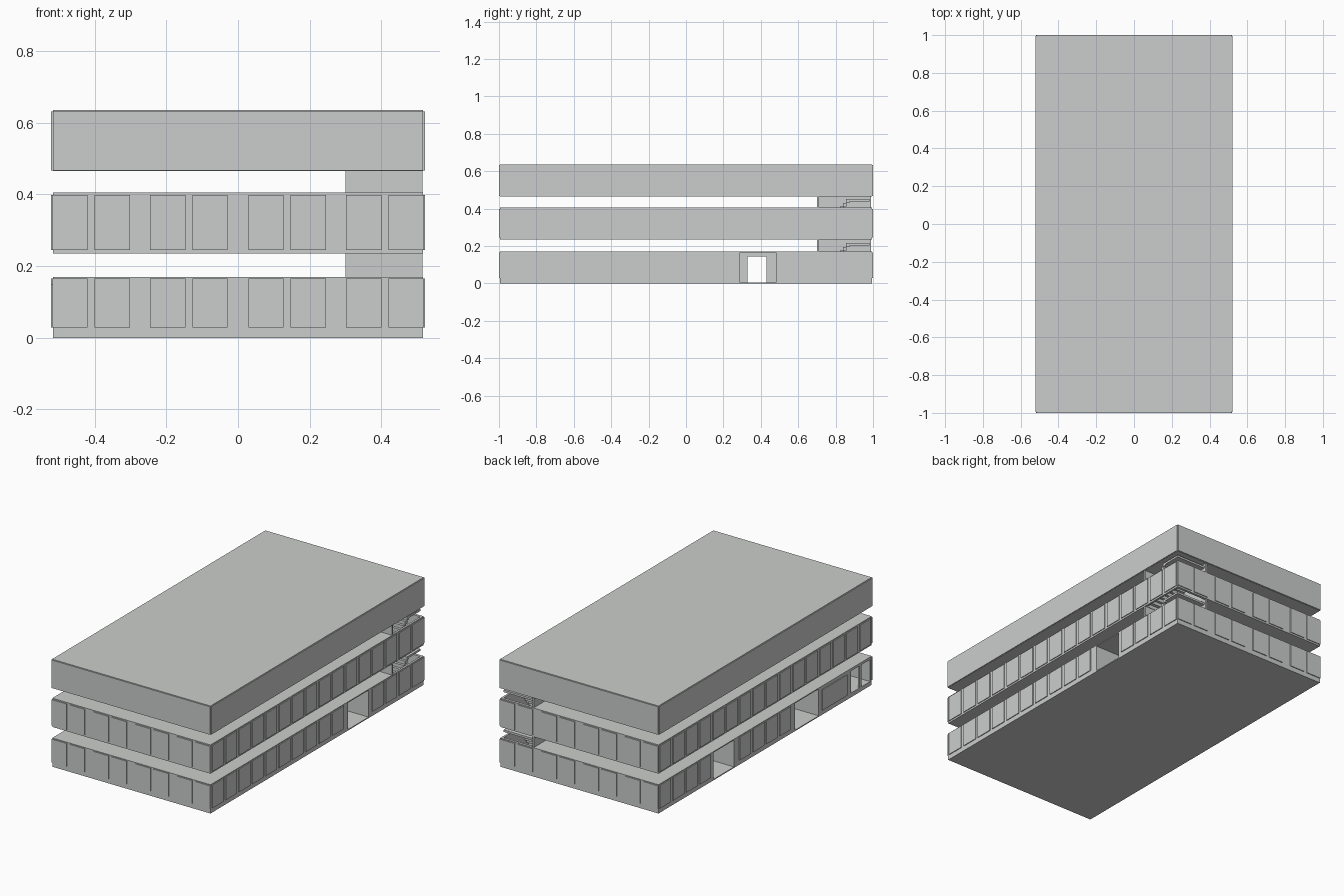
import bpy
import bmesh
from mathutils import Vector

if "Cube" in bpy.data.objects:
    bpy.data.objects.remove(bpy.data.objects["Cube"], do_unlink=True)

gray = bpy.data.materials.new("light_gray")
gray.use_nodes = True
color = (0.6, 0.615, 0.605, 1)
gray.diffuse_color = color
gray.node_tree.nodes["Principled BSDF"].inputs["Base Color"].default_value = color

HX, HY = 0.517, 0.995   # half sizes of the wall core
PLATE = 0.005           # how far cladding stands out


def add_box(bm, low, high):
    low, high = Vector(low), Vector(high)
    made = bmesh.ops.create_cube(bm, size=1)
    for v in made["verts"]:
        v.co = (low + high) / 2 + v.co * (high - low)


def boxes(name, items):
    bm = bmesh.new()
    for low, high in items:
        add_box(bm, low, high)
    mesh = bpy.data.meshes.new(name)
    bm.to_mesh(mesh)
    bm.free()
    mesh.materials.append(gray)
    obj = bpy.data.objects.new(name, mesh)
    bpy.context.collection.objects.link(obj)
    return obj


def cut(obj, items):
    for low, high in items:
        cutter = boxes("cutter", [(low, high)])
        cutter.hide_render = True
        mod = obj.modifiers.new("opening", "BOOLEAN")
        mod.operation = "DIFFERENCE"
        mod.solver = "EXACT"
        mod.object = cutter
        bpy.context.view_layer.objects.active = obj
        bpy.ops.object.modifier_apply(modifier=mod.name)
        bpy.data.objects.remove(cutter, do_unlink=True)


def end_panels(z0, z1):
    # four pairs of panels on each short wall
    out = []
    for pair in (-0.41, -0.137, 0.137, 0.41):
        for side in (-1, 1):
            c = pair + side * 0.059
            for y in (-HY, HY):
                out.append(((c - 0.049, y - PLATE, z0), (c + 0.049, y + PLATE, z1)))
    return out


def side_panels(sign, z0, z1, gaps=()):
    # evenly spaced panels on a long wall, leaving the openings free
    out = []
    for i in range(16):
        a = -HY + 0.012 + i * 0.1245
        b = a + 0.104
        if any(a < g1 and b > g0 for g0, g1 in gaps):
            continue
        x = sign * HX
        out.append(((x - PLATE, a, z0), (x + PLATE, b, z1)))
    return out


# Ground storey with passage, lobby, open corner and stairwell
ground = boxes("ground_storey", [((-HX, -HY, 0), (HX, HY, 0.17))])
cut(ground, [
    ((0.34, 0.29, 0.006), (0.6, 0.48, 0.164)),
    ((-0.6, 0.29, 0.006), (-0.34, 0.48, 0.164)),
    ((-0.4, 0.33, 0.006), (0.4, 0.43, 0.145)),
    ((-0.6, -0.5, 0.006), (-0.27, -0.28, 0.164)),
    ((-0.6, -0.98, 0.025), (-0.3, -0.8, 0.155)),
    ((0.31, 0.715, 0.02), (0.505, 0.98, 0.2)),
])
boxes("ground_end_panels", end_panels(0.028, 0.165))
boxes("ground_east_panels", side_panels(1, 0.028, 0.165, [(0.29, 0.48)]))
boxes("ground_west_panels", side_panels(
    -1, 0.028, 0.165, [(0.29, 0.48), (-1, -0.28)])
    + [((-HX - PLATE, -0.76, 0.028), (-HX + PLATE, -0.53, 0.15))])
boxes("corner_mullion", [((-HX, -0.9, 0.025), (-HX + 0.01, -0.88, 0.155))])

# Middle storey
middle = boxes("middle_storey", [((-HX, -HY, 0.235), (HX, HY, 0.405))])
cut(middle, [((0.31, 0.715, 0.2), (0.505, 0.98, 0.45))])
boxes("middle_end_panels", end_panels(0.245, 0.398))
for sign, label in ((1, "east"), (-1, "west")):
    boxes("middle_" + label + "_panels", side_panels(sign, 0.245, 0.398))

# Top storey with plain cladding on all four walls
boxes("top_storey", [((-HX, -HY, 0.465), (HX, HY, 0.635))])
cladding = []
for s in (-1, 1):
    cladding.append(((s * HX - PLATE, -HY, 0.467), (s * HX + PLATE, HY, 0.632)))
    cladding.append(((-HX, s * HY - PLATE, 0.467), (HX, s * HY + PLATE, 0.632)))
boxes("top_cladding", cladding)

# Stair walls standing in the gaps between storeys
for label, z0, z1 in (("lower", 0.17, 0.235), ("upper", 0.405, 0.465)):
    boxes(label + "_stair_walls", [
        ((0.3, 0.7, z0), (0.515, 0.712, z1)),
        ((0.3, 0.7, z0), (0.309, 0.99, z1)),
    ])

# Stair flights with a landing at the far end
STEPS = 10
for label, base in (("lower", 0.02), ("upper", 0.255)):
    rise, run = 0.0195, 0.0155
    flight = []
    for i in range(STEPS):
        y = 0.715 + i * run
        z = base + i * rise
        flight.append(((0.31, y, z), (0.505, y + run + 0.004, z + rise)))
    top = base + STEPS * rise
    flight.append(((0.31, 0.87, top - 0.012), (0.505, 0.98, top)))
    boxes(label + "_stairs", flight)
